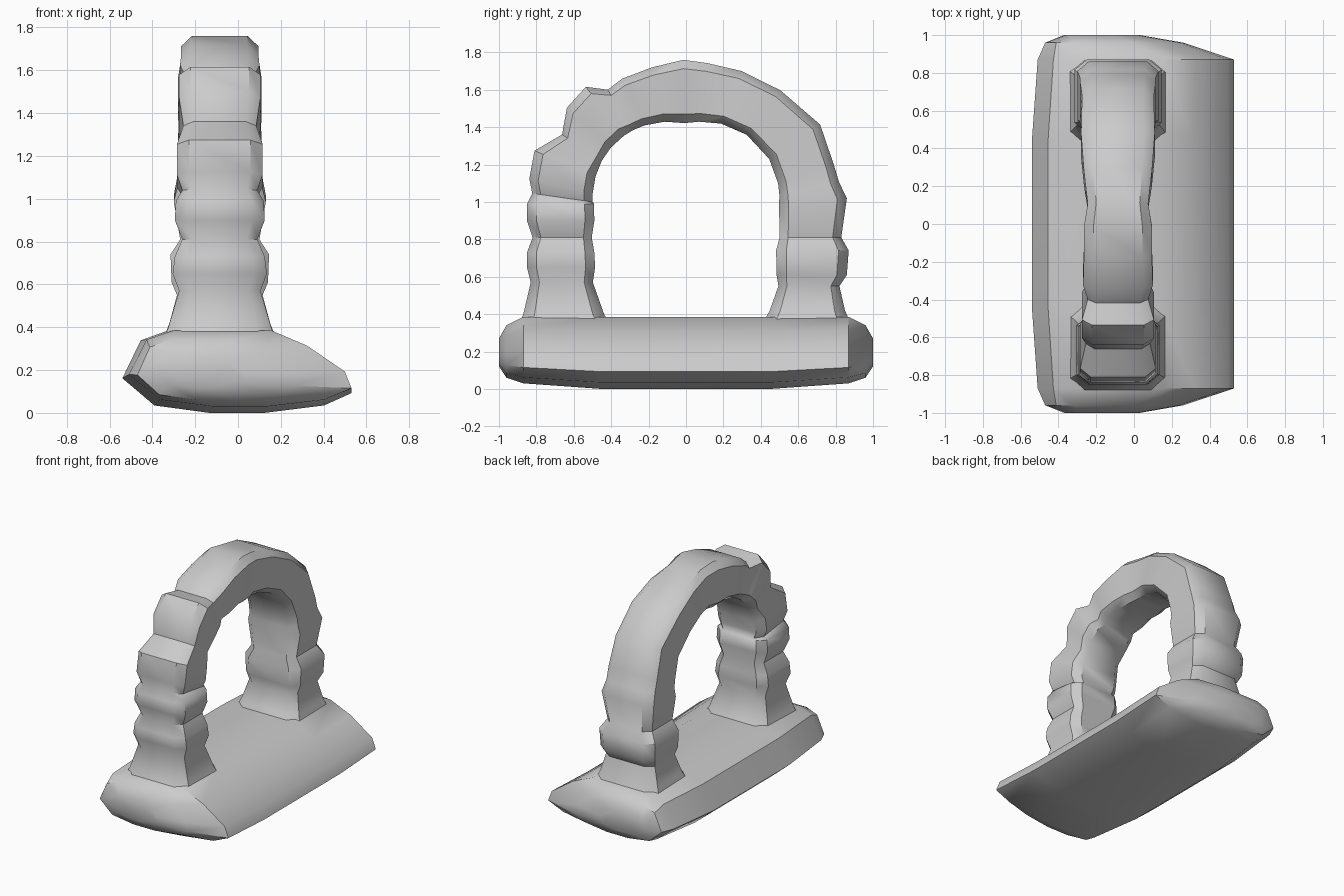
import bpy, bmesh, math

if "Cube" in bpy.data.objects:
    bpy.data.objects.remove(bpy.data.objects["Cube"])


def loft(name, rings, angle):
    """Skin a list of equal-length point rings and cap both ends."""
    bm = bmesh.new()
    rows = [[bm.verts.new(p) for p in ring] for ring in rings]
    n = len(rows[0])
    for a, b in zip(rows, rows[1:]):
        for i in range(n):
            j = (i + 1) % n
            bm.faces.new((a[i], a[j], b[j], b[i]))
    bm.faces.new(rows[0])
    bm.faces.new(rows[-1])
    bmesh.ops.recalc_face_normals(bm, faces=bm.faces)
    mesh = bpy.data.meshes.new(name)
    bm.to_mesh(mesh)
    bm.free()
    obj = bpy.data.objects.new(name, mesh)
    bpy.context.collection.objects.link(obj)
    bpy.ops.object.select_all(action='DESELECT')
    obj.select_set(True)
    bpy.context.view_layer.objects.active = obj
    bpy.ops.object.shade_smooth_by_angle(angle=math.radians(angle))


# Rock base: normalised x/z section, steep left side and long right slope
section = [(.38, 0), (.62, 0), (.88, .09), (1, .24), (.97, .46), (.80, .80),
           (.64, 1), (.20, 1), (.08, .88), (0, .42), (.14, .09)]
# Distance from the middle, x min, x max, z min, z max; mirrored front to back
half = [(1.0, -.37, .03, .12, .27), (.96, -.47, .26, .06, .34),
        (.87, -.51, .53, .03, .385), (.45, -.54, .53, 0, .385)]
slices = [(-d, *r) for d, *r in half] + [(d, *r) for d, *r in reversed(half)]
loft("rock_base",
     [[(x0 + u * (x1 - x0), y, z0 + v * (z1 - z0)) for u, v in section]
      for y, x0, x1, z0, z1 in slices], 40)

# Stone arch: two legs and a half circle, swelling at stones, pinched at joints
SPRING_Z, CENTRE_X, INNER = .93, -.085, .49
# Legs: height, outer distance, half width
front_leg = [(.28, .92, .29), (.40, .87, .24), (.57, .83, .19), (.65, .85, .22),
             (.73, .85, .21), (.81, .82, .175), (.90, .85, .21), (.99, .85, .205)]
back_leg = [(.81, .83, .185), (.74, .87, .23), (.61, .86, .225),
            (.55, .82, .20), (.42, .85, .235), (.28, .91, .29)]
# Curve: angle from the front leg, outer radius, half width
curve = [(8, .83, .175), (13, .86, .20), (23, .88, .20), (33, .79, .17),
         (42, .857, .19), (52, .87, .19), (58, .79, .16), (65, .805, .185),
         (77, .81, .18), (89, .83, .18), (98, .82, .16), (111, .825, .18),
         (127, .836, .195), (146, .865, .19), (161, .835, .20),
         (168, .837, .20), (174, .865, .215)]


def stone_ring(inner, outer, w):
    """Bevelled rectangle between the inner and outer (y, z) points."""
    c = .14
    shape = [(c, 0), (1 - c, 0), (1, c), (1, 1 - c),
             (1 - c, 1), (c, 1), (0, 1 - c), (0, c)]
    return [(CENTRE_X + (2 * u - 1) * w,
             inner[0] + v * (outer[0] - inner[0]),
             inner[1] + v * (outer[1] - inner[1])) for u, v in shape]


def leg_rings(leg, side):
    rings = []
    for z, r, w in leg:
        inner = INNER + (.21 - w) * .4 - max(0, .5 - z) * .4
        rings.append(stone_ring((side * inner, z), (side * r, z), w))
    return rings


def curve_rings():
    rings = []
    for deg, r, w in curve:
        a = math.radians(deg)
        inner = INNER + .05 * abs(math.sin(2 * a))
        pts = [(-d * math.cos(a), SPRING_Z + d * math.sin(a)) for d in (inner, r)]
        rings.append(stone_ring(*pts, w))
    return rings


loft("stone_arch", leg_rings(front_leg, -1) + curve_rings() + leg_rings(back_leg, 1), 40)
